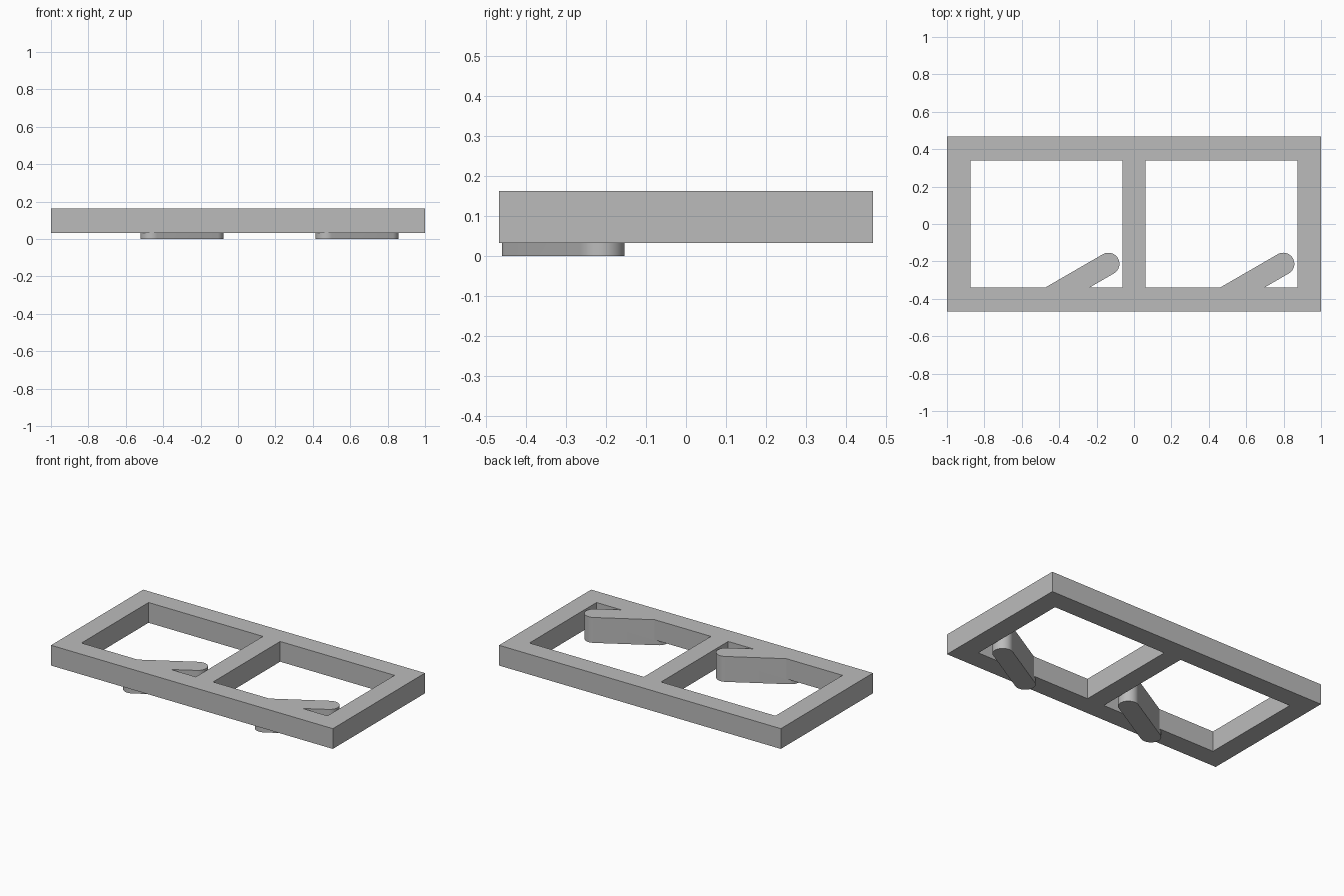
import bpy, bmesh, math
from mathutils import Vector

cube = bpy.data.objects.get("Cube")
if cube:
    bpy.data.objects.remove(cube, do_unlink=True)

grey = bpy.data.materials.new("plain grey")
grey.use_nodes = True
colour = (0.5, 0.5, 0.5, 1)
grey.diffuse_color = colour
grey.node_tree.nodes["Principled BSDF"].inputs["Base Color"].default_value = colour

BOTTOM, TOP = 0.033, 0.163


def make_object(name, bm):
    bmesh.ops.recalc_face_normals(bm, faces=bm.faces)
    mesh = bpy.data.meshes.new(name)
    bm.to_mesh(mesh)
    bm.free()
    mesh.materials.append(grey)
    obj = bpy.data.objects.new(name, mesh)
    bpy.context.collection.objects.link(obj)
    return obj


def extrude_up(bm, height):
    top = bmesh.ops.extrude_face_region(bm, geom=bm.faces[:])["geom"]
    verts = [g for g in top if isinstance(g, bmesh.types.BMVert)]
    bmesh.ops.translate(bm, verts=verts, vec=(0, 0, height))


# Rectangular frame with a middle bar: a grid of cells, two left open
def build_frame():
    xs = (-1, -0.873, -0.061, 0.061, 0.873, 1)
    ys = (-0.467, -0.34, 0.34, 0.467)
    bm = bmesh.new()
    grid = [[bm.verts.new((x, y, BOTTOM)) for y in ys] for x in xs]
    for i in range(len(xs) - 1):
        for j in range(len(ys) - 1):
            if j == 1 and i in (1, 3):
                continue
            bm.faces.new((grid[i][j], grid[i + 1][j], grid[i + 1][j + 1], grid[i][j + 1]))
    extrude_up(bm, TOP - BOTTOM)
    return make_object("frame", bm)


# Slanted arm with rounded ends, running from under the front rail into a window
def build_arm(name, shift):
    start, end = Vector((-0.462 + shift, -0.401)), Vector((-0.137 + shift, -0.213))
    angle = math.atan2(end.y - start.y, end.x - start.x)
    radius, steps = 0.0593, 24
    bm = bmesh.new()
    ring = []
    for centre, turn in ((end, angle - math.pi / 2), (start, angle + math.pi / 2)):
        for k in range(steps + 1):
            a = turn + math.pi * k / steps
            ring.append(bm.verts.new((centre.x + radius * math.cos(a),
                                      centre.y + radius * math.sin(a), 0)))
    bm.faces.new(ring)
    extrude_up(bm, TOP)
    return make_object(name, bm)


frame = build_frame()
arms = [build_arm("right_arm", 0), build_arm("left_arm", 0.935)]

# Fuse the arms into the frame so the top is one flush surface
for arm in arms:
    fuse = frame.modifiers.new("fuse " + arm.name, "BOOLEAN")
    fuse.operation = "UNION"
    fuse.solver = "EXACT"
    fuse.object = arm
bpy.ops.object.select_all(action="DESELECT")
bpy.context.view_layer.objects.active = frame
frame.select_set(True)
for modifier in list(frame.modifiers):
    bpy.ops.object.modifier_apply(modifier=modifier.name)
for arm in arms:
    bpy.data.objects.remove(arm, do_unlink=True)

# Merge coplanar pieces, then smooth only the rounded ends
bm = bmesh.new()
bm.from_mesh(frame.data)
bmesh.ops.remove_doubles(bm, verts=bm.verts, dist=0.0001)
bmesh.ops.dissolve_limit(bm, angle_limit=math.radians(1), verts=bm.verts, edges=bm.edges)
bm.to_mesh(frame.data)
bm.free()
frame.name = "frame_with_arms"
bpy.ops.object.shade_smooth_by_angle(angle=math.radians(30))
